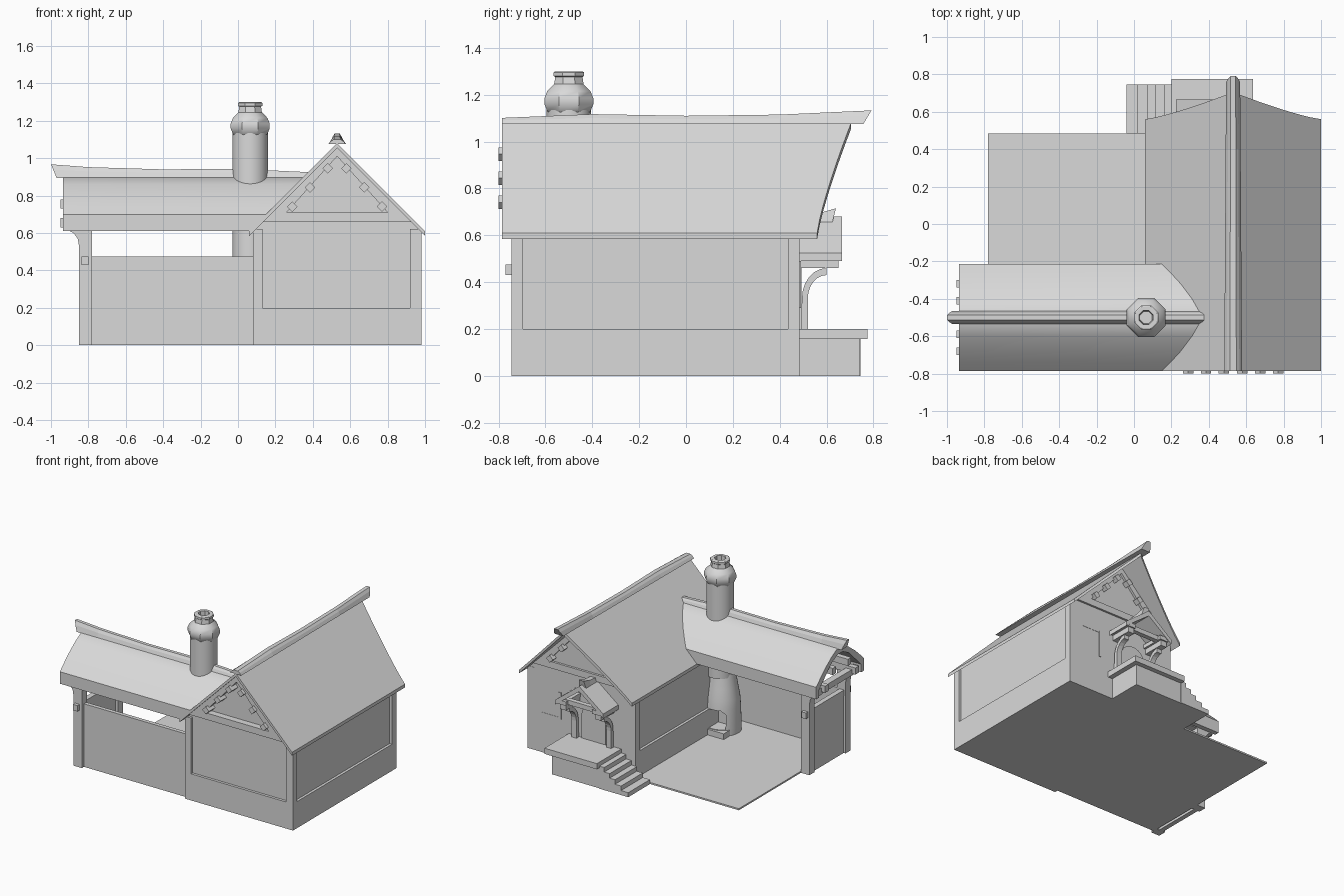
import bpy, bmesh, math

old = bpy.data.objects.get("Cube")
if old:
    bpy.data.objects.remove(old, do_unlink=True)

grey = bpy.data.materials.new("plain_grey")
grey.use_nodes = True
grey.diffuse_color = (0.7, 0.7, 0.7, 1)
grey.node_tree.nodes["Principled BSDF"].inputs["Base Color"].default_value = (0.7, 0.7, 0.7, 1)


def finish(name, bm, smooth=False):
    bmesh.ops.recalc_face_normals(bm, faces=bm.faces)
    mesh = bpy.data.meshes.new(name)
    bm.to_mesh(mesh)
    bm.free()
    mesh.materials.append(grey)
    ob = bpy.data.objects.new(name, mesh)
    bpy.context.collection.objects.link(ob)
    bpy.context.view_layer.objects.active = ob
    if smooth:
        bpy.ops.object.select_all(action='DESELECT')
        ob.select_set(True)
        bpy.ops.object.shade_smooth_by_angle(angle=math.radians(35))
    return ob


def loft(name, rings, smooth=False):
    """Skin equal rings of points and close both ends."""
    bm = bmesh.new()
    loops = [[bm.verts.new(p) for p in ring] for ring in rings]
    n = len(loops[0])
    for a, b in zip(loops, loops[1:]):
        for i in range(n):
            j = (i + 1) % n
            bm.faces.new((a[i], a[j], b[j], b[i]))
    bm.faces.new(loops[0])
    bm.faces.new(loops[-1])
    return finish(name, bm, smooth)


def along_y(name, pts, y0, y1):
    return loft(name, [[(x, y, z) for x, z in pts] for y in (y0, y1)])


def along_x(name, pts, x0, x1):
    return loft(name, [[(x, y, z) for y, z in pts] for x in (x0, x1)])


def box(name, x0, x1, y0, y1, z0, z1):
    return along_y(name, [(x0, z0), (x1, z0), (x1, z1), (x0, z1)], y0, y1)


def lathe(name, x, y, profile, sides):
    turn = [2 * math.pi * (i + 0.5) / sides for i in range(sides)]
    return loft(name, [[(x + r * math.cos(t), y + r * math.sin(t), z) for t in turn]
                       for r, z in profile], True)


# House body: recessed core, plinth, corner posts and top rails
MID, PEAK, EAVE = 0.53, 1.08, 0.61
along_y("house_core", [(0.1, 0.01), (0.96, 0.01), (0.96, 0.63), (MID, 1.05), (0.1, 0.63)], -0.725, 0.483)
box("house_plinth", 0.08, 0.98, -0.745, 0.485, 0, 0.2)
for x0, x1, side in ((0.08, 0.13, "right"), (0.92, 0.98, "left")):
    for y0, y1, end in ((-0.745, -0.695, "front"), (0.435, 0.485, "back")):
        box(f"{side}_{end}_post", x0, x1, y0, y1, 0.2, 0.62)
box("back_wall", 0.13, 0.70, 0.47, 0.485, 0.2, 0.66)
box("back_wall_top", 0.70, 0.92, 0.47, 0.485, 0.48, 0.66)
box("back_wall_sill", 0.70, 0.92, 0.47, 0.485, 0.2, 0.30)
box("back_wall_edge", 0.87, 0.92, 0.47, 0.485, 0.30, 0.48)
box("window_frame_side", 0.70, 0.72, 0.47, 0.49, 0.29, 0.49)

# Gable frames at both ends, with pegs along the inner edge
for end, wall, out in (("front", -0.725, -0.775), ("back", 0.475, 0.50)):
    along_y(f"{end}_gable_beam", [(0.12, 0.66), (0.94, 0.66), (0.89, 0.71), (0.17, 0.71)], wall, out)
    for s, side in ((-1, "right"), (1, "left")):
        along_y(f"{end}_{side}_gable_rafter",
                [(MID, 1.01), (MID, 1.07), (MID + s * 0.40, 0.67), (MID + s * 0.36, 0.66),
                 (MID + s * 0.27, 0.71)], wall, out)
        for k, d in enumerate((0.05, 0.145, 0.24)):
            cx, cz = MID + s * d, 1.0 - d * 1.08
            along_y(f"{end}_{side}_peg_{k}",
                    [(cx + 0.028 * u, cz + 0.028 * v) for u, v in ((0, -1), (1, 0), (0, 1), (-1, 0))],
                    wall, out + math.copysign(0.025, out))

# House roof: thin slopes whose back edge sweeps out towards the ridge
for s, side in ((-1, "right"), (1, "left")):
    rings = []
    for i in range(9):
        t = i / 8
        x, z = MID + s * 0.47 * t, PEAK - 0.47 * t
        back = 0.56 + 0.145 * (1 - t) ** 1.25
        rings.append([(x, -0.785, z), (x, back, z), (x, back, z - 0.025), (x, -0.785, z - 0.025)])
    loft(f"house_roof_{side}", rings, True)
SECTION = [(-0.05, 0), (0.05, 0), (0.035, 0.6), (0.018, 1), (-0.018, 1), (-0.035, 0.6)]
loft("house_ridge_cap",
     [[(MID + u * w, y + (0.035 * v if y > 0.7 else 0), 1.075 + v * h) for u, v in SECTION]
      for y, h, w in ((-0.785, 0.026, 0.95), (-0.4, 0.042, 0.9), (0, 0.035, 0.85),
                      (0.4, 0.04, 0.8), (0.757, 0.058, 0.75))])

# Open wing: floor, low walls, posts with brackets, rails
box("courtyard_floor", -0.78, 0.1, -0.72, 0.485, 0, 0.012)
box("wing_front_wall", -0.80, 0.1, -0.72, -0.69, 0, 0.475)
box("wing_end_wall", -0.835, -0.80, -0.70, -0.30, 0, 0.475)
bracket = [(-0.78, 0), (-0.78, 0.62), (-0.92, 0.62), (-0.88, 0.60), (-0.857, 0.57), (-0.85, 0.53), (-0.85, 0)]
for end, y in (("front", -0.715), ("back", -0.285)):
    along_y(f"wing_{end}_post", bracket, y - 0.03, y + 0.03)
    box(f"wing_{end}_plate", -0.92, 0.1, y - 0.025, y + 0.025, 0.61, 0.65)
box("wing_end_rail", -0.838, -0.80, -0.77, -0.23, 0.43, 0.475)
box("wing_tie_beam", -0.92, -0.87, -0.74, -0.26, 0.615, 0.66)
for s in (-1, 1):
    for k, (d, z) in enumerate(((0.09, 0.755), (0.18, 0.655))):
        box(f"wing_purlin_{k}_{s}", -0.95, 0.08, -0.5 + s * d - 0.02, -0.5 + s * d + 0.02, z - 0.025, z + 0.025)

# Wing roof: rounded shell with upright eaves, cut to meet the house slope
half = [(0.285, EAVE), (0.285, 0.70), (0.24, 0.745), (0.18, 0.80), (0.10, 0.86), (0.03, 0.90)]
inner = [(0.03, 0.85), (0.10, 0.815), (0.25, 0.67), (0.25, EAVE)]
shell = [(-d, z) for d, z in half] + half[::-1] + inner[::-1] + [(-d, z) for d, z in inner]
loft("wing_roof", [[(-0.935, d - 0.5, z) for d, z in shell],
                   [(0.07 + z - EAVE, d - 0.5, z) for d, z in shell]], True)
loft("wing_ridge_cap",
     [[(x - (0.03 * v if x < -0.9 else 0), -0.5 + u * 0.7, 0.895 + v * h) for u, v in SECTION]
      for x, h in ((-0.97, 0.072), (-0.8, 0.057), (-0.4, 0.045), (0, 0.048), (0.38, 0.03))])

# Chimney: smooth flue and eight-sided pot with a hollow mouth
lathe("chimney_flue", 0.065, -0.5, [(0.095, 0.43), (0.095, 1.15)], 32)
lathe("chimney_pot", 0.065, -0.5,
      [(0.09, 1.12), (0.1, 1.13), (0.113, 1.16), (0.113, 1.185), (0.1, 1.215), (0.068, 1.245),
       (0.063, 1.275), (0.07, 1.28), (0.07, 1.295), (0.063, 1.3), (0.04, 1.3), (0.035, 1.2)], 8)

# Stove under the flue, with an arched mouth
stove = lathe("stove", 0.055, -0.515,
              [(0.13, 0.01), (0.13, 0.06), (0.125, 0.2), (0.12, 0.27), (0.105, 0.35), (0.09, 0.45)], 32)
mouth = [(0.08, 0.06), (0.08, 0.17), (0.05, 0.2), (-0.05, 0.2), (-0.08, 0.17), (-0.08, 0.06)]
cutter = along_y("stove_mouth_cutter", [(0.045 + u, z) for u, z in mouth], -0.5, -0.3)
cutter.hide_render = True
cutter.hide_set(True)
cut = stove.modifiers.new("mouth", 'BOOLEAN')
cut.object = cutter
cut.operation = 'DIFFERENCE'
cut.solver = 'EXACT'
bpy.context.view_layer.objects.active = stove
bpy.ops.object.modifier_apply(modifier="mouth")
bpy.data.objects.remove(cutter, do_unlink=True)
box("stove_hearth", -0.055, 0.08, -0.45, -0.37, 0.01, 0.055)

# Porch: base, slab, steps going down to the side
box("porch_base", 0.2, 0.60, 0.48, 0.74, 0, 0.16)
box("porch_slab", 0.2, 0.637, 0.48, 0.775, 0.157, 0.2)
edges = (-0.04, 0.02, 0.07, 0.115, 0.16)
for k, x in enumerate(edges):
    box(f"step_{k}", x, 0.205, 0.485, 0.745, 0, 0.034 * (k + 1))

# Porch roof on curved braces, with the door behind
C = 0.425
arc = [math.radians(180 - 15 * i) for i in range(7)]
brace = [(0.49, 0.2)] + [(0.6 + 0.105 * math.cos(a), 0.33 + 0.13 * math.sin(a)) for a in arc]
brace += [(0.6 + 0.08 * math.cos(a), 0.33 + 0.10 * math.sin(a)) for a in arc[::-1]] + [(0.52, 0.2)]
for s, side in ((-1, "right"), (1, "left")):
    x = C + s * 0.145
    along_x(f"porch_{side}_brace", brace, x - 0.02, x + 0.02)
    box(f"porch_{side}_beam", x - 0.025, x + 0.025, 0.48, 0.65, 0.46, 0.5)
    box(f"porch_{side}_plate", x - 0.03, x + 0.04, 0.48, 0.66, 0.5, 0.53)
    along_y(f"porch_{side}_roof", [(C, 0.68), (C + s * 0.2, 0.525), (C + s * 0.2, 0.49), (C, 0.64)], 0.48, 0.665)
box("porch_cross_beam", C - 0.17, C + 0.17, 0.60, 0.635, 0.50, 0.535)
loft("porch_ridge_cap", [[(C - 0.03, y, 0.655), (C + 0.03, y, 0.655), (C + 0.02, y + dy, z), (C - 0.02, y + dy, z)]
                         for y, dy, z in ((0.48, 0, 0.685), (0.57, 0, 0.695), (0.625, 0.015, 0.715))])
arch = [(C + 0.1 * math.cos(math.radians(20 * i)), 0.38 + 0.09 * math.sin(math.radians(20 * i))) for i in range(10)]
along_y("door", [(C + 0.1, 0.2)] + arch + [(C - 0.1, 0.2)], 0.48, 0.494)
